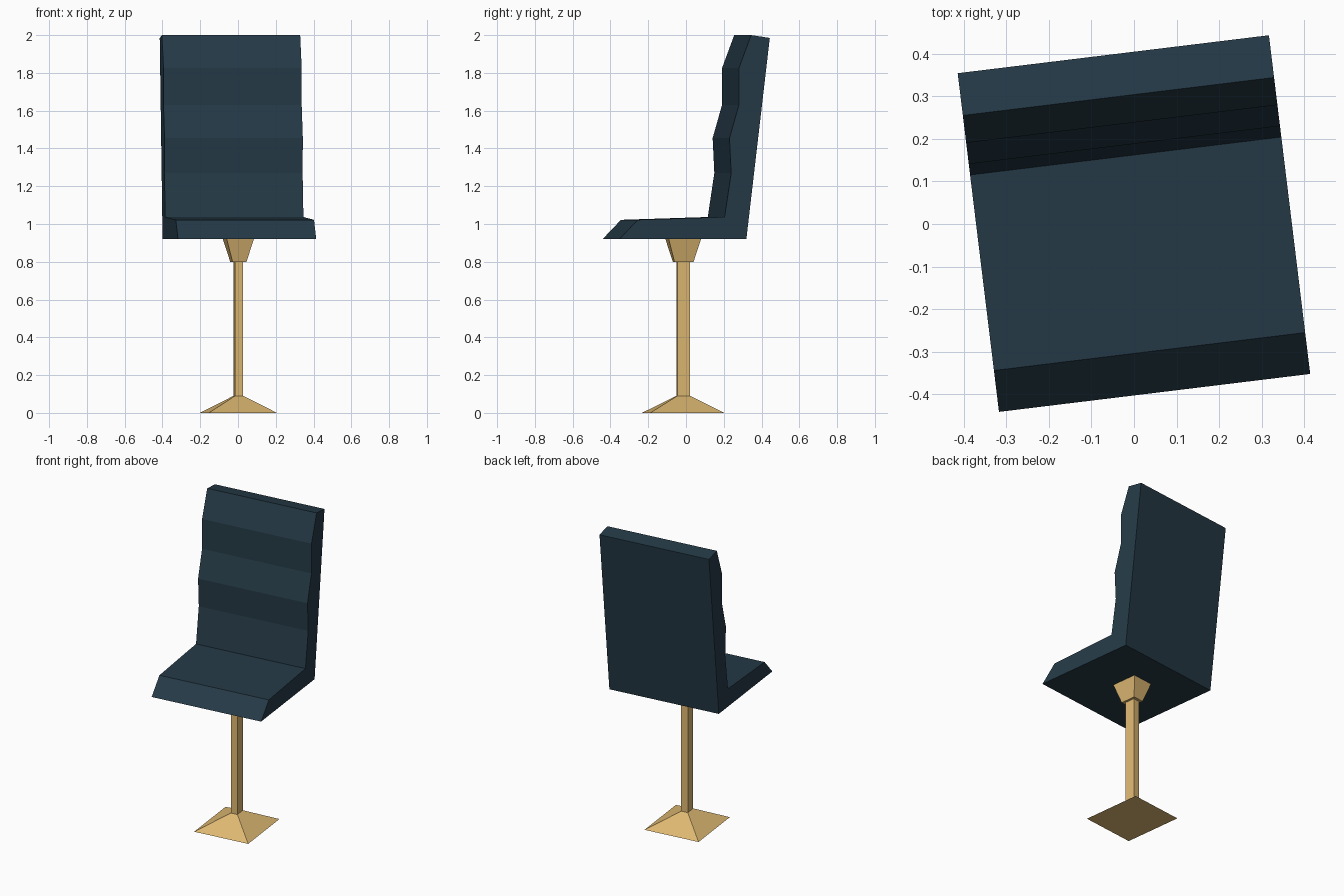
import bpy, bmesh, math
from mathutils import Matrix

if "Cube" in bpy.data.objects:
    bpy.data.objects.remove(bpy.data.objects["Cube"])

YAW = Matrix.Rotation(math.radians(6.95), 4, 'Z')  # whole chair is slightly turned


def material(name, rgb):
    m = bpy.data.materials.new(name)
    m.diffuse_color = (*rgb, 1)
    m.use_nodes = True
    m.node_tree.nodes["Principled BSDF"].inputs["Base Color"].default_value = m.diffuse_color
    return m


def finish(bm, name, mat):
    bmesh.ops.recalc_face_normals(bm, faces=bm.faces)
    bm.transform(YAW)
    mesh = bpy.data.meshes.new(name)
    bm.to_mesh(mesh)
    bm.free()
    mesh.materials.append(mat)
    bpy.context.collection.objects.link(bpy.data.objects.new(name, mesh))


def tapered_block(name, bottom, top, mat, cy=-0.015):
    """Four-sided block; bottom and top are (half x, half y, z)."""
    bm = bmesh.new()
    rings = [[bm.verts.new((sx * hx, cy + sy * hy, z))
              for sx, sy in ((-1, -1), (1, -1), (1, 1), (-1, 1))]
             for hx, hy, z in (bottom, top)]
    for ring in rings:
        bm.faces.new(ring)
    for i in range(4):
        j = (i + 1) % 4
        bm.faces.new((rings[0][i], rings[0][j], rings[1][j], rings[1][i]))
    finish(bm, name, mat)


navy = material("dark blue leather", (0.018, 0.042, 0.062))
brass = material("brass", (0.73, 0.48, 0.17))

# Seat and backrest: one side profile (y, z) extruded across the width
profile = [(-0.40, 0.92), (0.277, 0.92), (0.402, 1.985), (0.302, 2.0),
           (0.237, 1.825), (0.237, 1.63), (0.187, 1.455), (0.196, 1.27),
           (0.161, 1.037), (-0.302, 1.022)]
bm = bmesh.new()
side = bm.faces.new([bm.verts.new((-0.3685, y, z)) for y, z in profile])
out = bmesh.ops.extrude_face_region(bm, geom=[side], use_keep_orig=True)
bmesh.ops.translate(bm, vec=(0.737, 0, 0),
                    verts=[g for g in out["geom"] if isinstance(g, bmesh.types.BMVert)])
finish(bm, "seat_and_backrest", navy)

# Pedestal: flared foot, post and socket under the seat
tapered_block("foot", (0.182, 0.198, 0), (0.022, 0.034, 0.09), brass)
tapered_block("post", (0.022, 0.034, 0.09), (0.022, 0.034, 0.80), brass)
tapered_block("seat_socket", (0.037, 0.051, 0.80), (0.0725, 0.086, 0.92), brass)
